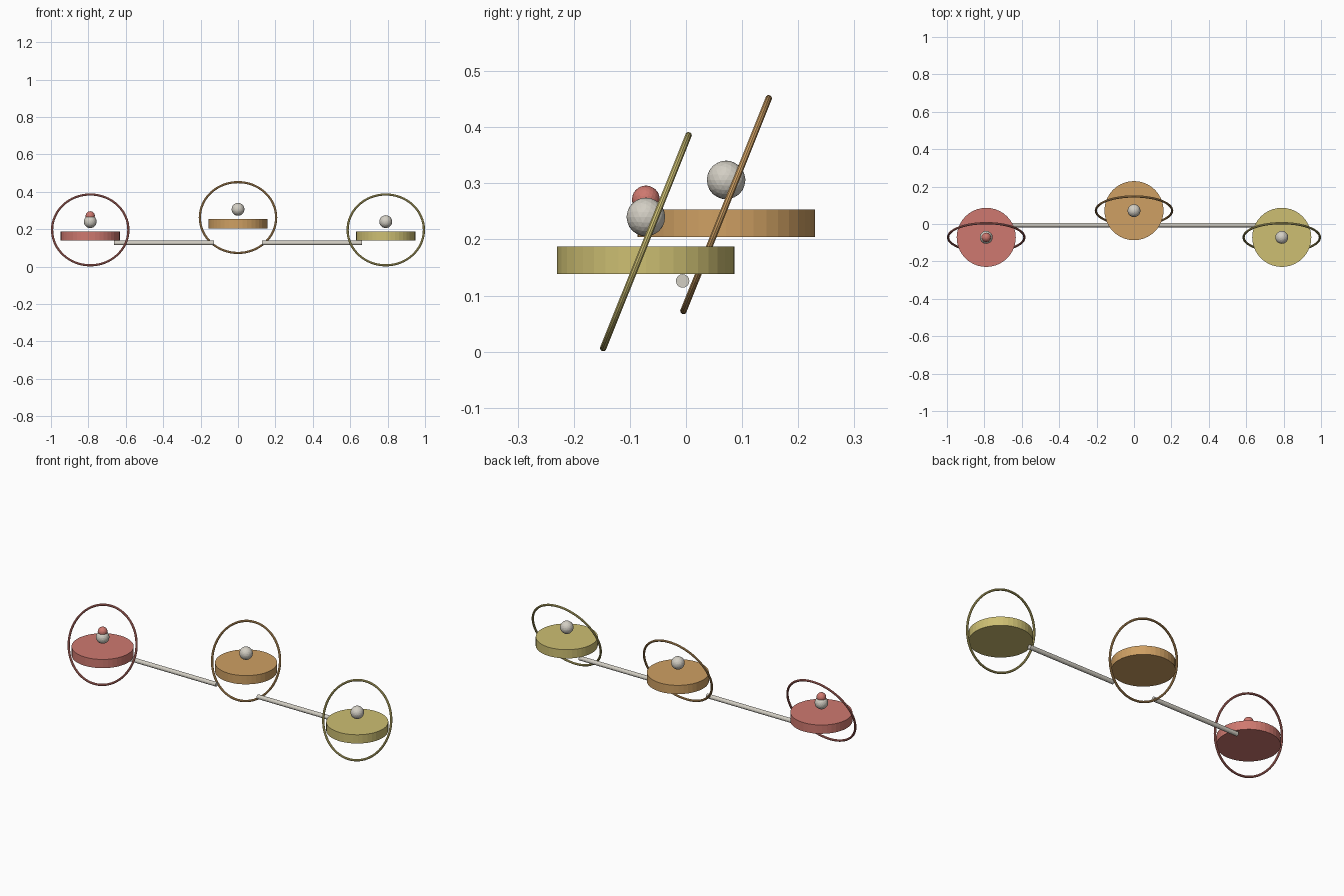
import bpy
import bmesh
import math
from mathutils import Matrix, Vector

if "Cube" in bpy.data.objects:
    bpy.data.objects.remove(bpy.data.objects["Cube"])


def material(name, rgb):
    m = bpy.data.materials.new(name)
    m.diffuse_color = (*rgb, 1)
    m.use_nodes = True
    m.node_tree.nodes["Principled BSDF"].inputs["Base Color"].default_value = m.diffuse_color
    return m


RED = material("coral red", (0.62, 0.19, 0.16))
ORANGE = material("warm orange", (0.62, 0.35, 0.125))
YELLOW = material("pale yellow", (0.61, 0.52, 0.17))
GREY = material("warm grey", (0.65, 0.62, 0.55))


def finish(bm, name, loc, mat):
    mesh = bpy.data.meshes.new(name)
    bm.to_mesh(mesh)
    bm.free()
    mesh.materials.append(mat)
    ob = bpy.data.objects.new(name, mesh)
    ob.location = loc
    bpy.context.collection.objects.link(ob)
    return ob


def cylinder(name, loc, radius, length, sides, mat, rot=Matrix()):
    bm = bmesh.new()
    bmesh.ops.create_cone(bm, cap_ends=True, segments=sides, radius1=radius,
                          radius2=radius, depth=length, matrix=rot)
    return finish(bm, name, loc, mat)


def ball(name, loc, radius, mat):
    bm = bmesh.new()
    bmesh.ops.create_icosphere(bm, subdivisions=3, radius=radius)
    return finish(bm, name, loc, mat)


def hoop(name, loc, radius, tube, tilt, mat):
    # Upright ring leaning back at the top
    bpy.ops.mesh.primitive_torus_add(
        major_segments=64, minor_segments=10, major_radius=radius,
        minor_radius=tube, location=loc, rotation=(math.pi / 2 - tilt, 0, 0))
    ob = bpy.context.object
    ob.name = name
    ob.data.materials.append(mat)


# Three floating platforms, each with a tilted hoop and a hovering ball
stations = [("left", -0.79, -0.0715, 0.163, RED),
            ("middle", 0.0, 0.0715, 0.229, ORANGE),
            ("right", 0.79, -0.0715, 0.163, YELLOW)]
for side, x, y, z, mat in stations:
    c = Vector((x, y, z))
    cylinder(side + "_platform", c, 0.158, 0.049, 40, mat)
    hoop(side + "_hoop", c + Vector((0, 0, 0.033)), 0.204, 0.006,
         math.radians(21.85), mat)
    ball(side + "_ball", c + Vector((0, 0, 0.077)), 0.0345, GREY)

# Small marker on the left ball
ball("marker_ball", (-0.79, -0.0715, 0.271), 0.025, RED)

# Connecting rods
along_x = Matrix.Rotation(math.pi / 2, 4, 'Y')
for side, s in (("left", -1), ("right", 1)):
    cylinder(side + "_rod", (s * 0.395, -0.006, 0.126), 0.012, 0.535, 16,
             GREY, along_x)
